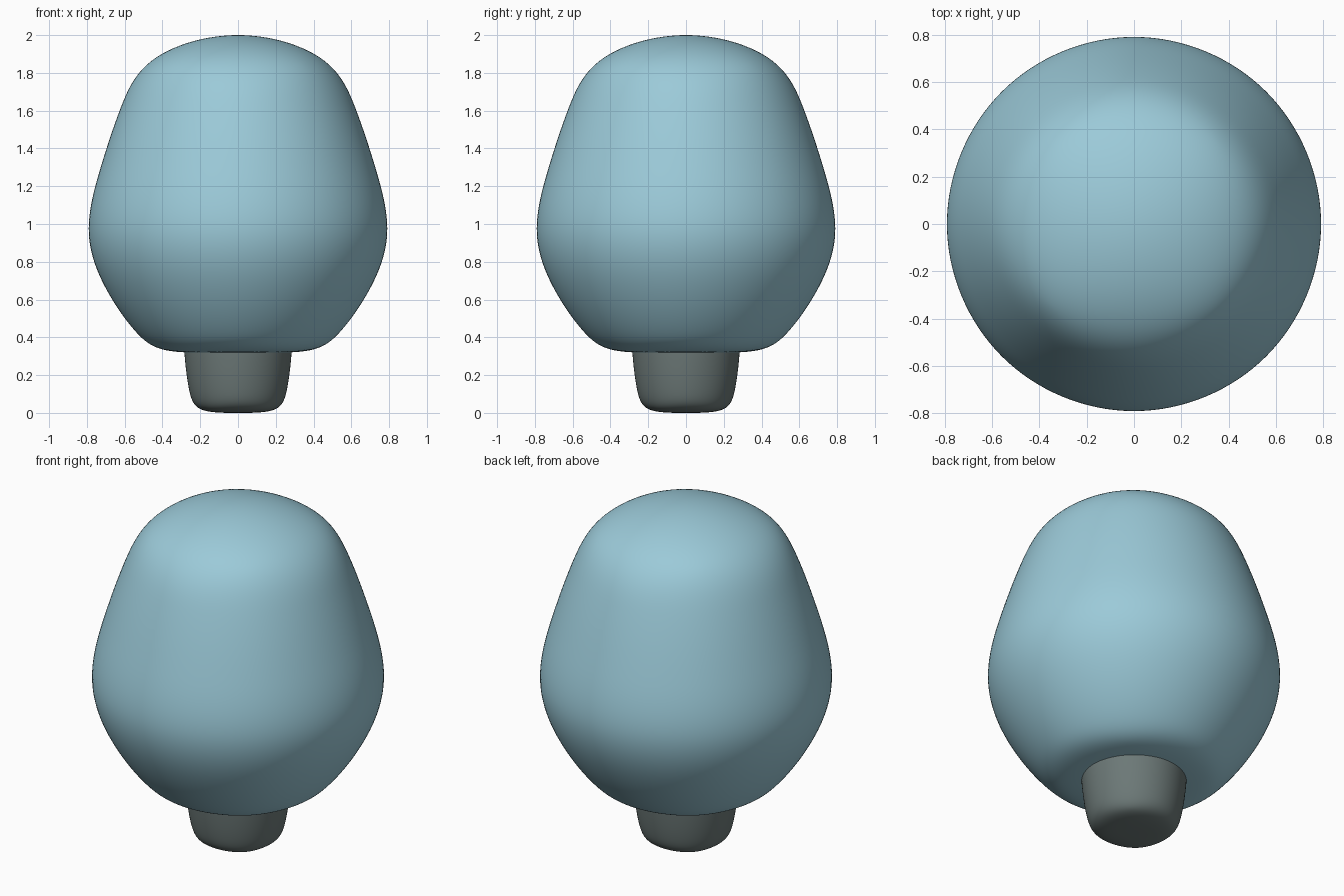
import bpy, math

if "Cube" in bpy.data.objects:
    bpy.data.objects.remove(bpy.data.objects["Cube"])

FIT = (4 + 2 * math.cos(math.pi / 4)) / 6  # shrink of an 8-sided ring when subdivided


def material(name, rgb):
    m = bpy.data.materials.new(name)
    m.diffuse_color = (*rgb, 1)
    m.use_nodes = True
    m.node_tree.nodes["Principled BSDF"].inputs["Base Color"].default_value = m.diffuse_color
    return m


def smooth_body(name, rings, z_top, z_bottom, mat, levels=4):
    """Cube-like cage of 8-point rings (z, radius), top to bottom, quad caps, subdivided."""
    verts, faces = [], []
    for z, r in rings:
        for k in range(8):
            a = k * math.pi / 4
            verts.append((r / FIT * math.cos(a), r / FIT * math.sin(a), z))
    for i in range(len(rings) - 1):
        for k in range(8):
            n = (k + 1) % 8
            faces.append((i * 8 + k, i * 8 + 8 + k, i * 8 + 8 + n, i * 8 + n))
    top, bottom = len(verts), len(verts) + 1
    verts += [(0, 0, z_top), (0, 0, z_bottom)]
    last = (len(rings) - 1) * 8
    for k in range(0, 8, 2):
        n = (k + 2) % 8
        faces.append((top, k, k + 1, n))
        faces.append((bottom, last + n, last + k + 1, last + k))
    me = bpy.data.meshes.new(name)
    me.from_pydata(verts, [], faces)
    me.polygons.foreach_set("use_smooth", [True] * len(me.polygons))
    me.materials.append(mat)
    ob = bpy.data.objects.new(name, me)
    bpy.context.collection.objects.link(ob)
    sub = ob.modifiers.new("Subdivision", 'SUBSURF')
    sub.levels = sub.render_levels = levels
    return ob


# Rounded tree crown
smooth_body("tree_crown",
            [(1.90, .50), (1.62, .625), (1.30, .73), (.95, .825),
             (.65, .71), (.40, .53), (.31, .40)],
            2.125, .33, material("crown_blue", (.33, .59, .69)))

# Short trunk, its top buried in the crown
smooth_body("tree_trunk",
            [(.45, .29), (.30, .285), (.10, .26), (0, .22)],
            .45, 0, material("trunk_grey", (.15, .19, .185)))
